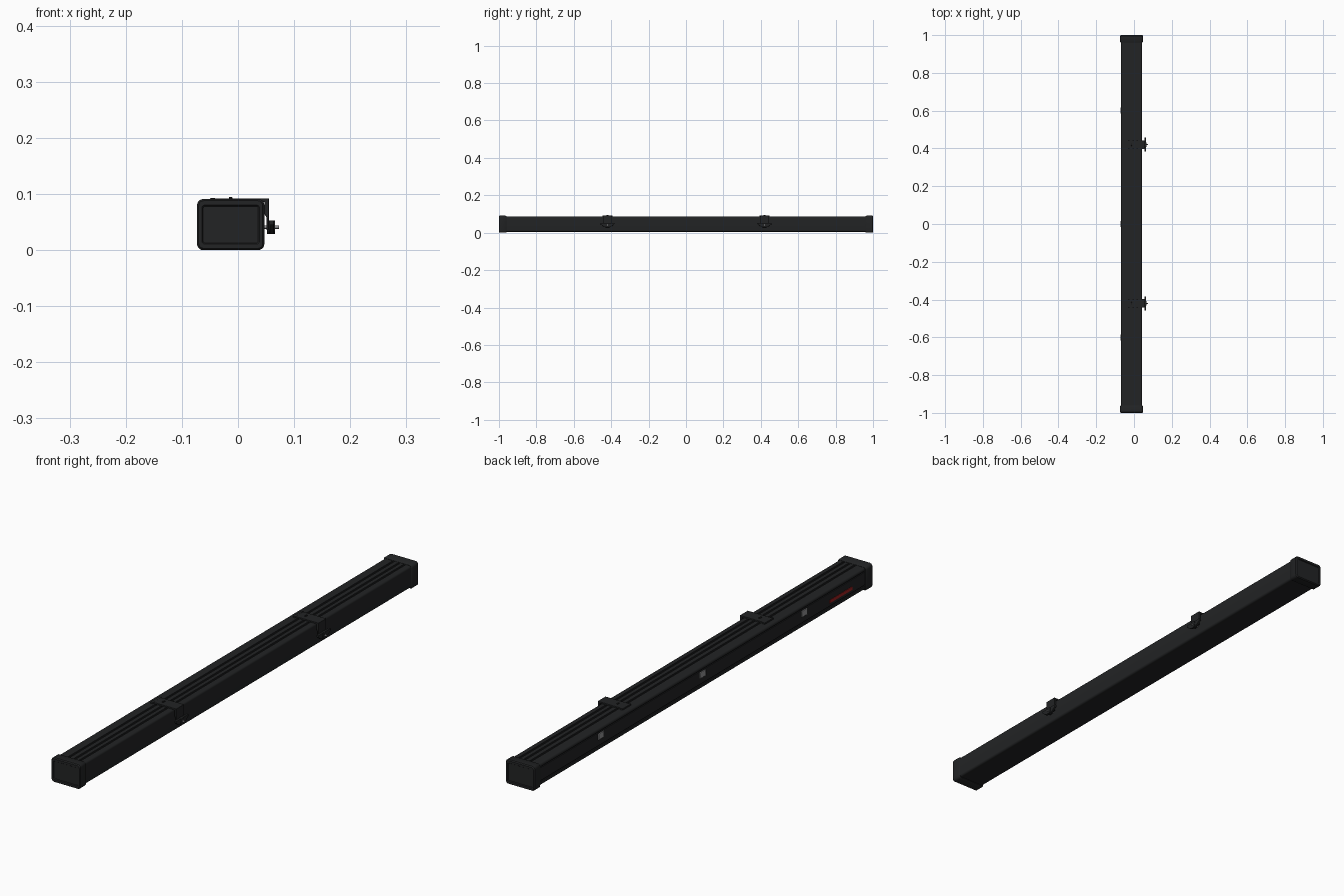
import bpy, bmesh, math

if "Cube" in bpy.data.objects:
    bpy.data.objects.remove(bpy.data.objects["Cube"])


def material(name, rgb):
    m = bpy.data.materials.new(name)
    m.diffuse_color = (*rgb, 1)
    m.use_nodes = True
    m.node_tree.nodes["Principled BSDF"].inputs["Base Color"].default_value = m.diffuse_color
    return m


BLACK = material("black", (0.016, 0.017, 0.018))
DARK = material("dark", (0.010, 0.010, 0.011))
GREY = material("grey", (0.30, 0.30, 0.31))
RED = material("red", (0.35, 0.015, 0.015))


def finish(name, bm, mat, bevel=0, segments=2):
    bmesh.ops.recalc_face_normals(bm, faces=bm.faces)
    me = bpy.data.meshes.new(name)
    bm.to_mesh(me)
    bm.free()
    me.materials.append(mat)
    ob = bpy.data.objects.new(name, me)
    bpy.context.collection.objects.link(ob)
    if bevel:
        b = ob.modifiers.new("bevel", 'BEVEL')
        b.width, b.segments = bevel, segments
        b.limit_method = 'ANGLE'
    bpy.ops.object.select_all(action='DESELECT')
    ob.select_set(True)
    bpy.context.view_layer.objects.active = ob
    bpy.ops.object.shade_smooth_by_angle(angle=math.radians(35))
    return ob


def box(name, lo, hi, mat, bevel=0):
    bm = bmesh.new()
    bmesh.ops.create_cube(bm, size=1)
    for v in bm.verts:
        v.co = [(a + b) / 2 + c * (b - a) for a, b, c in zip(lo, hi, v.co)]
    return finish(name, bm, mat, bevel)


def loft(name, rings, mat, bevel=0):
    """Join matching rings of points and cap both ends."""
    bm = bmesh.new()
    vs = [[bm.verts.new(p) for p in r] for r in rings]
    n = len(vs[0])
    for a, b in zip(vs, vs[1:]):
        for i in range(n):
            j = (i + 1) % n
            bm.faces.new((a[i], a[j], b[j], b[i]))
    bm.faces.new(vs[0])
    bm.faces.new(vs[-1])
    return finish(name, bm, mat, bevel)


def along_y(pts, y):
    return [(x, y, z) for x, z in pts]


def corner(cx, cz, r, start, steps=5):
    return [(cx + r * math.cos(math.radians(start + 90 * i / steps)),
             cz + r * math.sin(math.radians(start + 90 * i / steps)))
            for i in range(steps + 1)]


def rounded(x0, x1, z0, z1, r):
    return (corner(x1 - r, z1 - r, r, 0) + corner(x0 + r, z1 - r, r, 90)
            + corner(x0 + r, z0 + r, r, 180) + corner(x1 - r, z0 + r, r, 270))


def rod(name, x0, x1, y, z, r, mat, sides=16):
    ring = [(y + r * math.cos(2 * math.pi * i / sides), z + r * math.sin(2 * math.pi * i / sides))
            for i in range(sides)]
    return loft(name, [[(x, a, b) for a, b in ring] for x in (x0, x1)], mat)


# extruded housing with channels along the top and the left side
X0, X1, Z0, Z1, R = -0.068, 0.043, 0.005, 0.087, 0.008
profile = corner(X1 - R, Z1 - R, R, 0)
for gx in (0.018, -0.004, -0.028):
    profile += [(gx + 0.004, Z1), (gx + 0.004, Z1 - 0.005), (gx - 0.004, Z1 - 0.005), (gx - 0.004, Z1)]
profile += corner(X0 + R, Z1 - R, R, 90)
for gz in (0.074, 0.022):
    profile += [(X0, gz + 0.002), (X0 + 0.003, gz + 0.002), (X0 + 0.003, gz - 0.002), (X0, gz - 0.002)]
profile += corner(X0 + R, Z0 + R, R, 180) + corner(X1 - R, Z0 + R, R, 270)
loft("housing", [along_y(profile, y) for y in (-0.97, 0.97)], BLACK)

# end caps with a rim and a recessed panel
for s, side in ((-1, "front"), (1, "back")):
    full = rounded(-0.073, 0.047, 0, 0.091, 0.011)
    edge = rounded(-0.070, 0.044, 0.003, 0.088, 0.009)
    rim = rounded(-0.064, 0.038, 0.011, 0.080, 0.004)
    panel = rounded(-0.062, 0.036, 0.013, 0.078, 0.003)
    loft(side + "_end_cap", [along_y(edge, s * 0.960), along_y(full, s * 0.965),
                             along_y(full, s * 0.996), along_y(edge, s),
                             along_y(rim, s), along_y(panel, s * 0.997)], BLACK)

# latch plates and warning strip on the left side
for i, y in enumerate((-0.6, 0, 0.6)):
    box(f"latch_plate_{i}", (-0.071, y - 0.016, 0.046), (-0.067, y + 0.016, 0.069), GREY, 0.001)
box("red_strip", (-0.0695, -0.885, 0.035), (-0.067, -0.75, 0.047), RED)

# mounting brackets: angled strap, hook, bolt and wing nut
for s, side in ((-1, "front"), (1, "back")):
    c = s * 0.42
    strap = [(-0.048, 0.086), (-0.048, 0.092), (0.055, 0.092), (0.055, 0.036),
             (0.051, 0.036), (0.051, 0.058), (0.047, 0.064), (0.047, 0.086)]
    loft(side + "_bracket", [along_y(strap, c + d) for d in (-0.023, 0.023)], BLACK, 0.0008)
    box(side + "_bracket_lip", (-0.050, c - 0.026, 0.084), (-0.040, c + 0.026, 0.0925), BLACK, 0.001)
    box(side + "_bracket_stud", (-0.016, c - 0.006, 0.09), (-0.010, c + 0.006, 0.0945), DARK, 0.001)
    rod(side + "_bolt", 0.042, 0.073, c, 0.041, 0.003, GREY)
    rod(side + "_nut_hub", 0.052, 0.066, c, 0.041, 0.012, BLACK, 20)
    wing = [(-0.037, 0.053), (-0.037, 0.046), (-0.022, 0.034), (-0.010, 0.029),
            (0.010, 0.029), (0.022, 0.034), (0.037, 0.046), (0.037, 0.053)]
    loft(side + "_wing_nut", [[(x, c + a, z) for a, z in wing] for x in (0.056, 0.064)], BLACK, 0.001)
